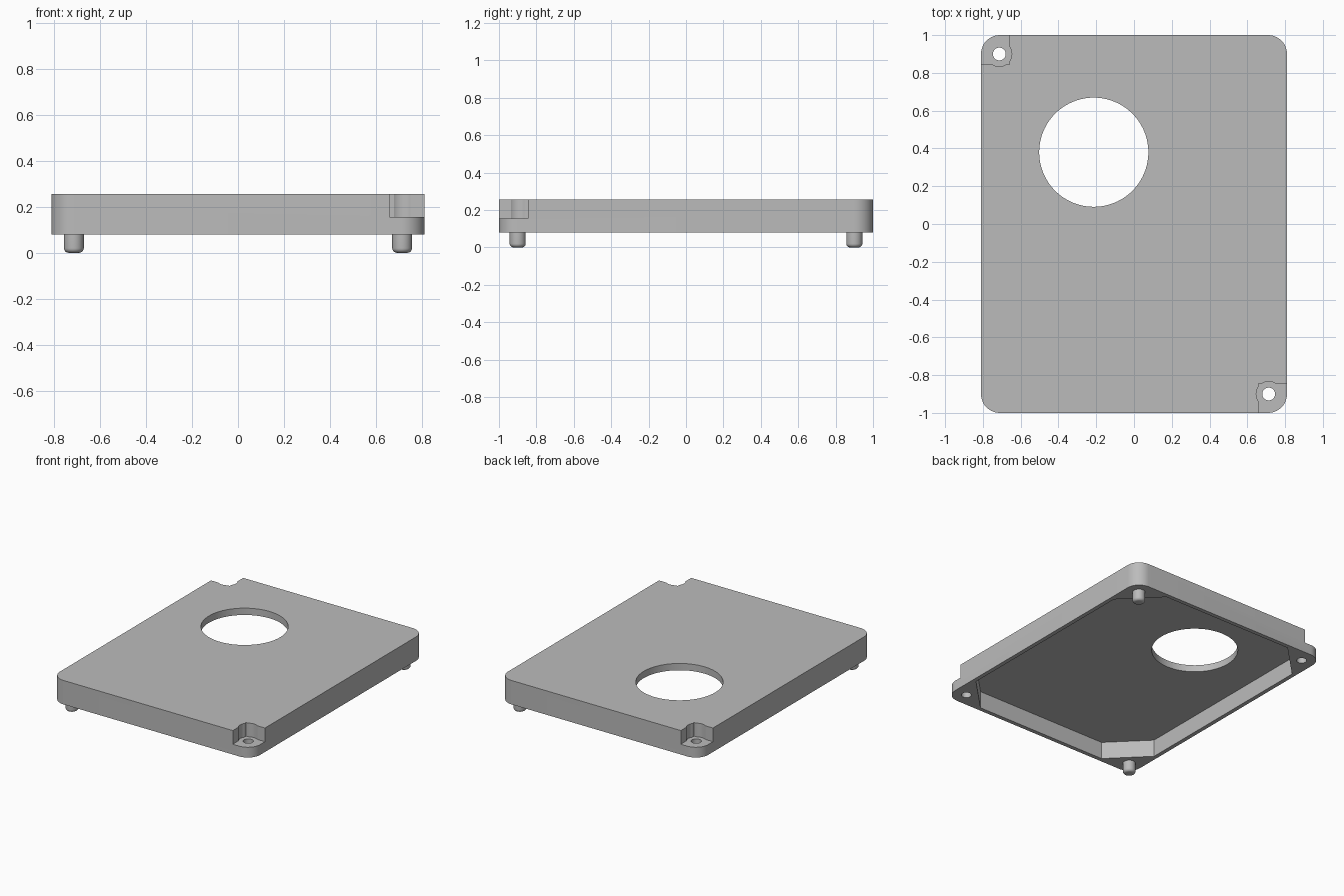
import bpy, bmesh, math

if "Cube" in bpy.data.objects:
    bpy.data.objects.remove(bpy.data.objects["Cube"])

W, D = 0.81, 1.0                  # half width and half depth
Z0, LEDGE, ROOF, Z1 = 0.08, 0.155, 0.205, 0.255
PIN_X, PIN_Y = 0.713, 0.9         # corner pin / screw hole position

grey = bpy.data.materials.new("light grey")
grey.diffuse_color = (0.5, 0.5, 0.5, 1)
grey.use_nodes = True
grey.node_tree.nodes["Principled BSDF"].inputs["Base Color"].default_value = grey.diffuse_color


def prism(name, outline, z0, z1):
    """Extrude a counter-clockwise outline from z0 to z1."""
    bm = bmesh.new()
    face = bm.faces.new([bm.verts.new((x, y, z0)) for x, y in outline])
    top = bmesh.ops.extrude_face_region(bm, geom=[face])["geom"]
    verts = [v for v in top if isinstance(v, bmesh.types.BMVert)]
    bmesh.ops.translate(bm, verts=verts, vec=(0, 0, z1 - z0))
    bmesh.ops.recalc_face_normals(bm, faces=bm.faces)
    return finish(name, bm)


def finish(name, bm):
    mesh = bpy.data.meshes.new(name)
    bm.to_mesh(mesh)
    bm.free()
    mesh.materials.append(grey)
    ob = bpy.data.objects.new(name, mesh)
    bpy.context.collection.objects.link(ob)
    return ob


def circle(cx, cy, r, n):
    return [(cx + r * math.cos(2 * math.pi * i / n),
             cy + r * math.sin(2 * math.pi * i / n)) for i in range(n)]


def rounded_rect(w, d, r, n=12):
    pts = []
    for k, (sx, sy) in enumerate([(1, 1), (-1, 1), (-1, -1), (1, -1)]):
        for i in range(n + 1):
            a = math.pi / 2 * (k + i / n)
            pts.append((sx * (w - r) + r * math.cos(a), sy * (d - r) + r * math.sin(a)))
    return pts


def cut(target, cutter):
    mod = target.modifiers.new(cutter.name, 'BOOLEAN')
    mod.operation, mod.solver, mod.object = 'DIFFERENCE', 'EXACT', cutter
    bpy.context.view_layer.objects.active = target
    bpy.ops.object.modifier_apply(modifier=mod.name)
    bpy.data.objects.remove(cutter)


def shade(ob):
    bpy.ops.object.select_all(action='DESELECT')
    ob.select_set(True)
    bpy.context.view_layer.objects.active = ob
    bpy.ops.object.shade_smooth_by_angle(angle=math.radians(30))


# Cover body
cover = prism("cover", rounded_rect(W, D, 0.1), Z0, Z1)

# Hollow underside with chamfered corners
a, b, c = 0.78, 0.97, 0.25
cavity = [(a, b - c), (a - c, b), (c - a, b), (-a, b - c),
          (-a, c - b), (c - a, -b), (a - c, -b), (a, c - b)]
cut(cover, prism("cavity_cutter", cavity, Z0 - 0.1, ROOF))

# Large round opening
cut(cover, prism("opening_cutter", circle(-0.213, 0.38, 0.289, 96), Z0 - 0.1, Z1 + 0.1))

# Two recessed screw corners, diagonally opposite
for s in (1, -1):
    x, y = s * PIN_X, -s * PIN_Y
    h = 0.055
    far_x, far_y = s * (W + 0.1), -s * (D + 0.1)
    corner = [(x - s * h, y + s * h), (far_x, y + s * h), (far_x, far_y), (x - s * h, far_y)]
    cut(cover, prism("corner_cutter", corner, LEDGE, Z1 + 0.1))
    cut(cover, prism("boss_cutter", circle(x, y, 0.066, 48), LEDGE, Z1 + 0.1))
    cut(cover, prism("screw_cutter", circle(x, y, 0.034, 32), Z0 - 0.1, Z1 + 0.1))
shade(cover)

# Two locating pins with rounded tips on the other corners
R, F, N = 0.043, 0.02, 32
profile = [(R - F + F * math.sin(t), F - F * math.cos(t))
           for t in (math.pi / 2 * i / 5 for i in range(6))] + [(R, Z0 + 0.01)]
for s, name in ((1, "back_pin"), (-1, "front_pin")):
    bm = bmesh.new()
    rings = [[bm.verts.new((x, y, z)) for x, y in circle(s * PIN_X, s * PIN_Y, r, N)]
             for r, z in profile]
    for lo, hi in zip(rings, rings[1:]):
        for i in range(N):
            j = (i + 1) % N
            bm.faces.new((lo[i], lo[j], hi[j], hi[i]))
    bm.faces.new(rings[0][::-1])
    bm.faces.new(rings[-1])
    shade(finish(name, bm))
